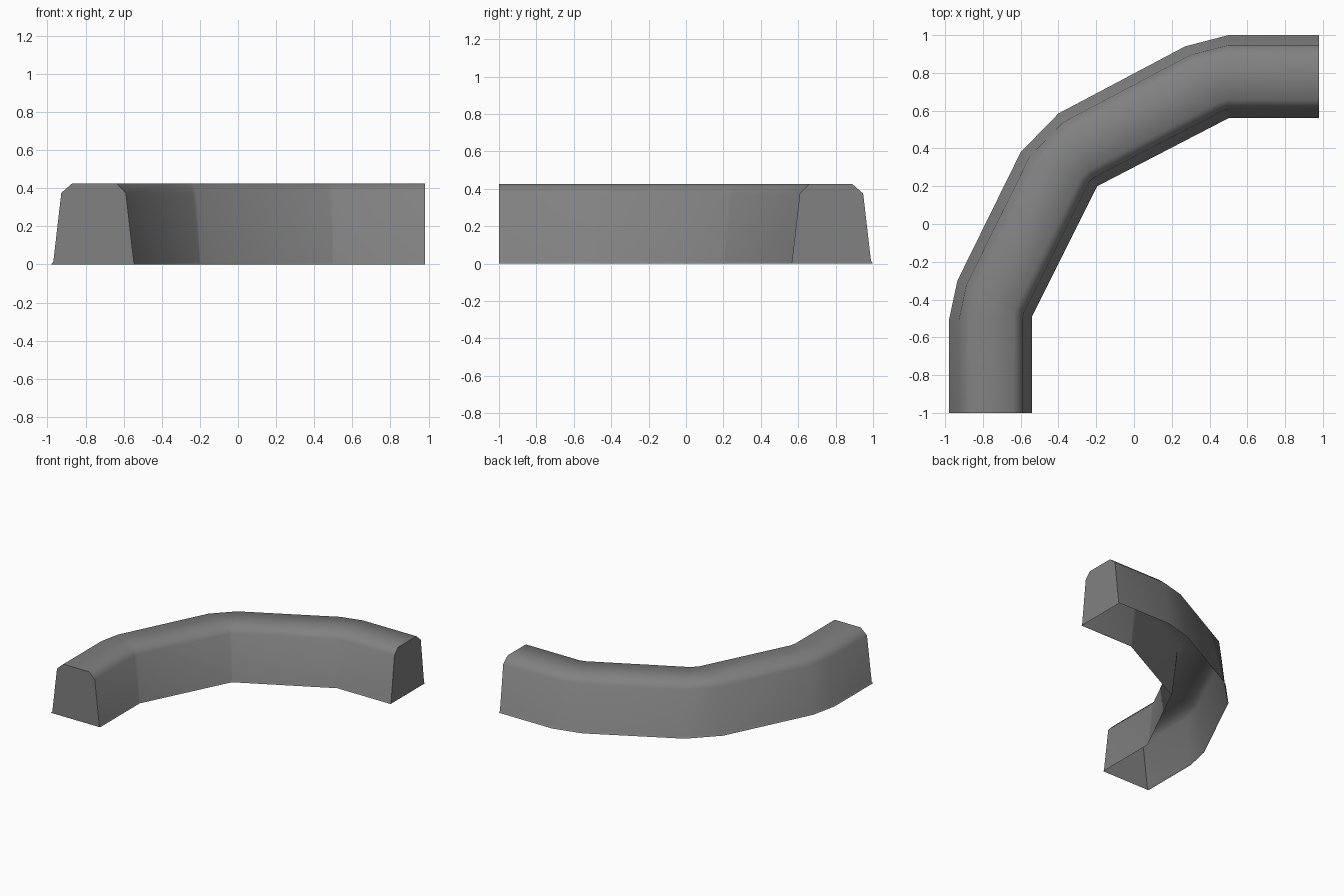
import bpy
import bmesh
import math
from mathutils import Vector

cube = bpy.data.objects.get("Cube")
if cube:
    bpy.data.objects.remove(cube, do_unlink=True)

# Plain concrete grey
concrete = bpy.data.materials.new("concrete_grey")
concrete.use_nodes = True
grey = (0.22, 0.22, 0.22, 1.0)
concrete.diffuse_color = grey
concrete.node_tree.nodes["Principled BSDF"].inputs["Base Color"].default_value = grey

# Cross-section: (fraction from inner foot to outer foot, height)
profile = [(0, 0), (0.015, 0.012), (0.11, 0.375), (0.22, 0.425),
           (0.75, 0.425), (0.88, 0.375), (0.975, 0.015), (1, 0)]

# Plan stations: each inner corner fans out to two outer corners
stations = [((-0.54, -1), [(-0.98, -1)]),
            ((-0.54, -0.49), [(-0.98, -0.51), (-0.935, -0.30)]),
            ((-0.195, 0.20), [(-0.60, 0.38), (-0.40, 0.585)]),
            ((0.50, 0.56), [(0.27, 0.94), (0.50, 1)]),
            ((0.98, 0.56), [(0.98, 1)])]

# Curved kerb: cross-section lofted along the stations, open underneath
bm = bmesh.new()
rings = []
for inner, outers in stations:
    for outer in outers:
        ring = []
        for t, z in profile:
            p = Vector(inner).lerp(Vector(outer), t)
            ring.append(bm.verts.new((p.x, p.y, z)))
        rings.append(ring)
for a, b in zip(rings, rings[1:]):
    for i in range(len(profile) - 1):
        bm.faces.new((a[i], a[i + 1], b[i + 1], b[i]))

# Flat ends
bm.faces.new(rings[0])
bm.faces.new(rings[-1])
bmesh.ops.remove_doubles(bm, verts=bm.verts, dist=0.0005)
bmesh.ops.recalc_face_normals(bm, faces=bm.faces)

# Outward-facing check on the crown
crown = max(bm.faces, key=lambda f: f.calc_center_median().z)
if crown.normal.z < 0:
    bmesh.ops.reverse_faces(bm, faces=bm.faces)

mesh = bpy.data.meshes.new("curved_kerb")
bm.to_mesh(mesh)
bm.free()
mesh.materials.append(concrete)
kerb = bpy.data.objects.new("curved_kerb", mesh)
bpy.context.collection.objects.link(kerb)

bpy.ops.object.select_all(action="DESELECT")
kerb.select_set(True)
bpy.context.view_layer.objects.active = kerb
bpy.ops.object.shade_smooth_by_angle(angle=math.radians(50))
